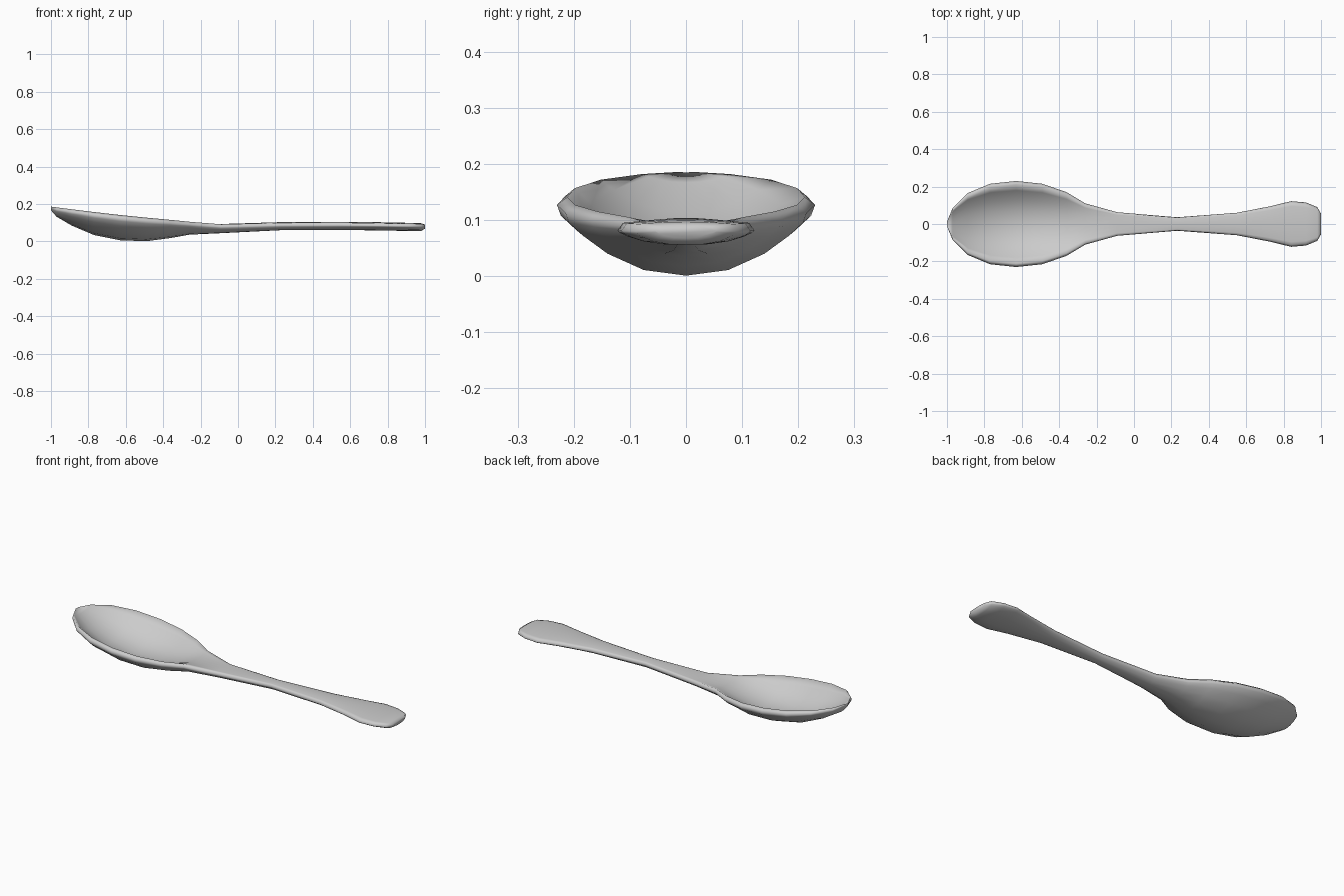
import bpy, bmesh

# Stations along the spoon: x, half width, rim top z, bowl floor z, underside z, underside roundness
STATIONS = [
    (-1.00, 0.012, 0.186, 0.185, 0.166, 2.0),
    (-0.97, 0.085, 0.182, 0.167, 0.132, 2.0),
    (-0.89, 0.165, 0.172, 0.112, 0.085, 2.1),
    (-0.77, 0.215, 0.157, 0.060, 0.034, 2.2),
    (-0.63, 0.230, 0.141, 0.032, 0.006, 2.2),
    (-0.49, 0.215, 0.127, 0.034, 0.001, 2.2),
    (-0.36, 0.170, 0.115, 0.062, 0.018, 2.2),
    (-0.26, 0.110, 0.105, 0.094, 0.036, 2.4),
    (-0.09, 0.063, 0.091, 0.093, 0.044, 2.6),
    (0.23, 0.036, 0.098, 0.103, 0.060, 2.6),
    (0.55, 0.060, 0.099, 0.104, 0.061, 3.0),
    (0.73, 0.095, 0.097, 0.103, 0.059, 3.0),
    (0.84, 0.122, 0.095, 0.101, 0.057, 3.0),
    (0.92, 0.115, 0.094, 0.099, 0.056, 3.0),
    (0.98, 0.090, 0.093, 0.097, 0.056, 3.0),
    (1.00, 0.055, 0.088, 0.090, 0.068, 3.0),
]
LIP = 0.92
UPPER = (0, 0.3, 0.55, 0.78, LIP)
LOWER = (0.97, 0.85, 0.65, 0.35, 0)


def half_section(w, rim, floor, bottom, q):
    """Points from the top centre round the lip to the bottom centre."""
    edge = rim - min(0.014, (rim - bottom) * 0.35)
    pts = [(w * s, floor + (rim - floor) * (s / LIP) ** 2.2) for s in UPPER]
    pts.append((w, edge))
    low = edge - (edge - bottom) * 0.1
    pts += [(w * s, bottom + (low - bottom) * s ** q) for s in LOWER]
    return pts


# Spoon: loft of mirrored sections with capped ends
bm = bmesh.new()
rings = []
for x, *params in STATIONS:
    half = half_section(*params)
    full = half + [(-y, z) for y, z in half[-2:0:-1]]
    rings.append([bm.verts.new((x, y, z)) for y, z in full])
for a, b in zip(rings, rings[1:]):
    n = len(a)
    for i in range(n):
        j = (i + 1) % n
        bm.faces.new((a[i], a[j], b[j], b[i]))
bm.faces.new(rings[0])
bm.faces.new(rings[-1])
bmesh.ops.recalc_face_normals(bm, faces=bm.faces)
for f in bm.faces:
    f.smooth = True

mesh = bpy.data.meshes.new("spoon")
bm.to_mesh(mesh)
bm.free()
spoon = bpy.data.objects.new("spoon", mesh)
bpy.context.collection.objects.link(spoon)
